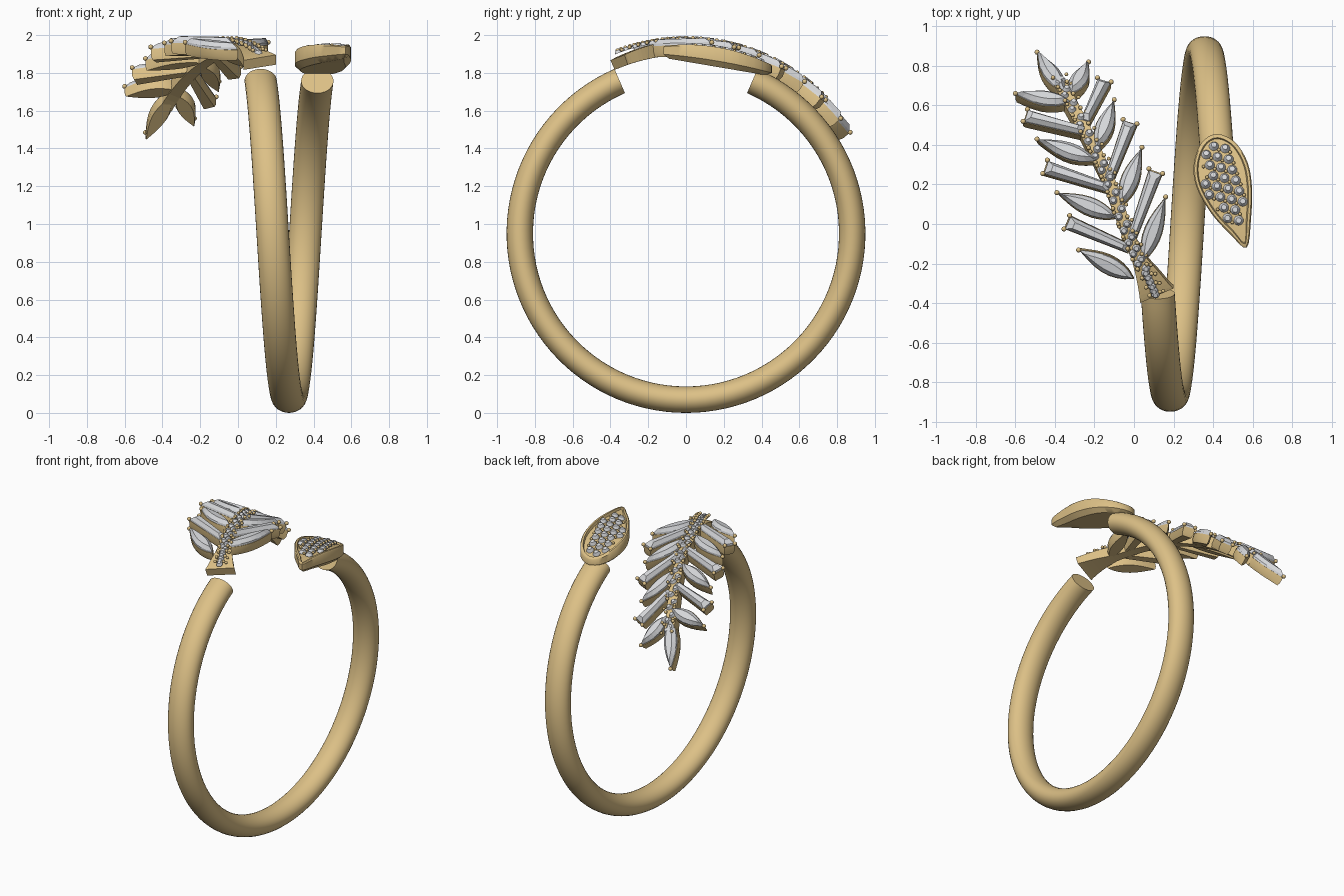
import bpy, bmesh
from math import sin, cos, asin, pi, radians
from mathutils import Vector, Matrix

if "Cube" in bpy.data.objects:
    bpy.data.objects.remove(bpy.data.objects["Cube"])

HUB = 0.95          # height of the band's centre


def material(name, rgb):
    m = bpy.data.materials.new(name)
    m.use_nodes = True
    m.diffuse_color = (*rgb, 1)
    m.node_tree.nodes["Principled BSDF"].inputs["Base Color"].default_value = (*rgb, 1)
    return m


gold = material("warm_gold", (0.72, 0.53, 0.24))
crystal = material("pale_crystal", (0.68, 0.69, 0.71))


def finish(bm, name, mat, smooth=False):
    bmesh.ops.recalc_face_normals(bm, faces=bm.faces[:])
    me = bpy.data.meshes.new(name)
    bm.to_mesh(me)
    bm.free()
    me.materials.append(mat)
    ob = bpy.data.objects.new(name, me)
    bpy.context.collection.objects.link(ob)
    if smooth:
        bpy.ops.object.select_all(action='DESELECT')
        ob.select_set(True)
        bpy.context.view_layer.objects.active = ob
        bpy.ops.object.shade_smooth_by_angle(angle=radians(40))
    return ob


def loft(bm, rings):
    """Skin closed rings of points and cap both ends."""
    rows = [[bm.verts.new(p) for p in ring] for ring in rings]
    n = len(rows[0])
    for a, b in zip(rows, rows[1:]):
        for i in range(n):
            j = (i + 1) % n
            bm.faces.new((a[i], a[j], b[j], b[i]))
    bm.faces.new(rows[0][::-1])
    bm.faces.new(rows[-1])


def frame(x, y, r):
    """Frame on the bracelet's cylinder; its local z points outwards."""
    t = asin(y / 1.02)
    m = Matrix(((1, 0, 0), (0, cos(t), sin(t)), (0, -sin(t), cos(t)))).to_4x4()
    m.translation = (x, r * sin(t), HUB + r * cos(t))
    return m


def bead(bm, m, radius):
    bmesh.ops.create_icosphere(bm, subdivisions=2, radius=radius, matrix=m)


def round_stone(bm, m, radius):
    bmesh.ops.create_cone(bm, cap_ends=True, segments=10, radius1=radius,
                          radius2=radius * 0.55, depth=radius * 0.8, matrix=m)


# Open band: an oval section swept round with a sideways drift
bm = bmesh.new()
rings = []
for i in range(97):
    f = i / 96
    a = radians(23.5 + 313 * f)
    ring = []
    for k in range(28):
        b = 2 * pi * k / 28
        r = 0.88 + 0.07 * cos(b)
        ring.append((0.12 + 0.3 * f + 0.086 * sin(b), -r * sin(a), HUB + r * cos(a)))
    rings.append(ring)
loft(bm, rings)
finish(bm, "band", gold, True)


# Spline helper for the stem and the teardrop
def spline(points, steps, closed=False):
    p = [Vector(q) for q in points]
    n = len(p)
    out = []
    for i in range(n if closed else n - 1):
        get = (lambda k: p[k % n]) if closed else (lambda k: p[max(0, min(n - 1, k))])
        a, b, c, d = (get(i + k) for k in (-1, 0, 1, 2))
        for s in range(steps):
            t = s / steps
            out.append(0.5 * (2 * b + (c - a) * t + (2 * a - 5 * b + 4 * c - d) * t * t
                              + (3 * b - a - 3 * c + d) * t ** 3))
    return out if closed else out + [p[-1]]


# Stem with its flared connector
path = spline([(0.115, -0.37), (0.07, -0.27), (0.01, -0.15), (-0.05, 0), (-0.12, 0.2),
               (-0.2, 0.38), (-0.3, 0.58), (-0.38, 0.73)], 5)
bm = bmesh.new()
rings = []
for i, p in enumerate(path):
    d = (path[min(i + 1, len(path) - 1)] - path[max(i - 1, 0)]).normalized()
    half = max(0.032, 0.093 - 0.0065 * i)
    side = Vector((-d.y, d.x)) * half
    lift = 1.0 + 0.015 * min(1, i / 8)
    rings.append([frame(q.x, q.y, r).translation for q, r in
                  ((p + side, 0.945), (p - side, 0.945), (p - side, lift), (p + side, lift))])
loft(bm, rings)
finish(bm, "stem", gold)

stones, beads = bmesh.new(), bmesh.new()
for i, p in enumerate(path[1:], 1):
    s = 1 if i % 2 else -1
    off = 0.014 * s if i > 6 else 0
    round_stone(stones, frame(p.x + off, p.y, 1.028), 0.021)
    bead(beads, frame(p.x - 0.03 * s, p.y, 1.035), 0.011)
    bead(beads, frame(p.x + 0.038 * s, p.y + 0.02, 1.03), 0.01)
finish(stones, "stem_stones", crystal)

# Leaflets: (tip, root, is_marquise), pointed and tapered cuts alternating
left_side = [((-0.28, -0.13), (0.0, -0.28)), ((-0.34, 0.01), (-0.02, -0.13)),
             ((-0.39, 0.16), (-0.08, 0.03)), ((-0.45, 0.29), (-0.12, 0.18)),
             ((-0.49, 0.43), (-0.19, 0.32)), ((-0.55, 0.55), (-0.25, 0.47)),
             ((-0.60, 0.66), (-0.32, 0.62))]
right_side = [((0.16, 0.14), (0.04, -0.2)), ((0.11, 0.27), (-0.01, -0.07)),
              ((0.04, 0.39), (-0.07, 0.09)), ((-0.02, 0.52), (-0.13, 0.22)),
              ((-0.10, 0.63), (-0.19, 0.38)), ((-0.15, 0.73), (-0.25, 0.52)),
              ((-0.23, 0.82), (-0.32, 0.66))]
leaflets = [(*e, i % 2 == 0) for row in (left_side, right_side) for i, e in enumerate(row)]
leaflets.append(((-0.49, 0.87), (-0.35, 0.67), True))

cups, cuts = bmesh.new(), bmesh.new()
for tip, root, pointed in leaflets:
    a, b = (frame(*q, 1.003).translation for q in (root, tip))
    u = (b - a).normalized()
    mid = (a + b) / 2
    v = Vector((0, mid.y, mid.z - HUB)).cross(u).normalized()
    n = u.cross(v)
    length = (b - a).length
    half = length / 2
    if pointed:
        t = [k / 8 for k in range(9)]
        w = [0.048 * sin(pi * s ** 0.85) for s in t]
        up = [(s * length - half, x) for s, x in zip(t, w)]
        outline = up + [(x, -y) for x, y in up[-2:0:-1]]
        prongs = [(half, 0)]
    else:
        outline = [(-half, 0.024), (half, 0.037), (half, -0.037), (-half, -0.024)]
        prongs = outline[1:3]

    def ring(sx, sy, h):
        return [mid + u * x * sx + v * y * sy + n * h for x, y in outline]

    loft(cups, [ring(0.95, 0.8, -0.052), ring(1, 1, -0.03), ring(1, 1, 0.008)])
    loft(cuts, [ring(0.97, 0.94, 0.006), ring(0.96, 0.9, 0.02), ring(0.78, 0.45, 0.042)])
    for x, y in prongs:
        bead(beads, Matrix.Translation(mid + u * x + v * y + n * 0.018), 0.013)
finish(cups, "leaflet_settings", gold, True)
finish(cuts, "leaflet_crystals", crystal)
finish(beads, "prong_beads", gold, True)

# Teardrop head: built flat, sliced across, then bent over the band
drop = spline([(0.42, 0.455), (0.345, 0.415), (0.303, 0.31), (0.315, 0.19), (0.39, 0.055),
               (0.485, -0.05), (0.57, -0.12), (0.592, 0.03), (0.597, 0.18), (0.575, 0.31),
               (0.51, 0.415)], 4, True)
centre = Vector((0.455, 0.22))


def inset(points, d):
    out = []
    for i, p in enumerate(points):
        e = points[(i + 1) % len(points)] - points[i - 1]
        e.normalize()
        pull = (centre - p).normalized()
        k = d / max(0.35, pull.dot(Vector((-e.y, e.x))))
        out.append(p + pull * k)
    return out


def top_z(y, r=1.0):
    return HUB + (r * r - y * y) ** 0.5


def flat(points, h):
    return [(p.x, p.y, h) for p in points]


bm = bmesh.new()
inner = inset(drop, 0.024)
loft(bm, [flat(inset(drop, 0.03), 0), flat(drop, 0.3), flat(drop, 0.92),
          flat(inset(drop, 0.006), 1), flat(inset(drop, 0.018), 1), flat(inner, 0.82)])
for k in range(14):
    bmesh.ops.bisect_plane(bm, geom=bm.verts[:] + bm.edges[:] + bm.faces[:],
                           plane_co=(0, -0.08 + 0.04 * k, 0), plane_no=(0, 1, 0))
for vert in bm.verts:
    y = vert.co.y
    low = 1.88 - 0.17 * (y + 0.12)
    vert.co.z = low + (top_z(y) - low) * vert.co.z
finish(bm, "teardrop_head", gold, True)


# Pave stones and grains on a tilted honeycomb inside the rim
def inside(p, margin):
    hit, near = False, 9
    for i, b in enumerate(drop):
        a = drop[i - 1]
        near = min(near, (p - b).length, (p - (a + b) / 2).length)
        if (a.y > p.y) != (b.y > p.y) and p.x < a.x + (p.y - a.y) * (b.x - a.x) / (b.y - a.y):
            hit = not hit
    return hit and near > margin


stones, grains = bmesh.new(), bmesh.new()
tilt = Matrix.Rotation(radians(-12), 2)
step = 0.058
for j in range(-7, 8):
    for i in range(-6, 7):
        p = Vector((0.458, 0.24)) + tilt @ Vector(((i + (j % 2) / 2) * step, j * step * 0.87))
        if inside(p, 0.044):
            round_stone(stones, frame(p.x, p.y, 0.998), 0.025)
        for s in (1, -1):
            q = p + tilt @ Vector((0, s * step * 0.577))
            if s == 1 and inside(q, 0.036):
                bead(grains, frame(q.x, q.y, 0.998), 0.009)
finish(stones, "pave_stones", crystal)
finish(grains, "pave_grains", gold, True)
